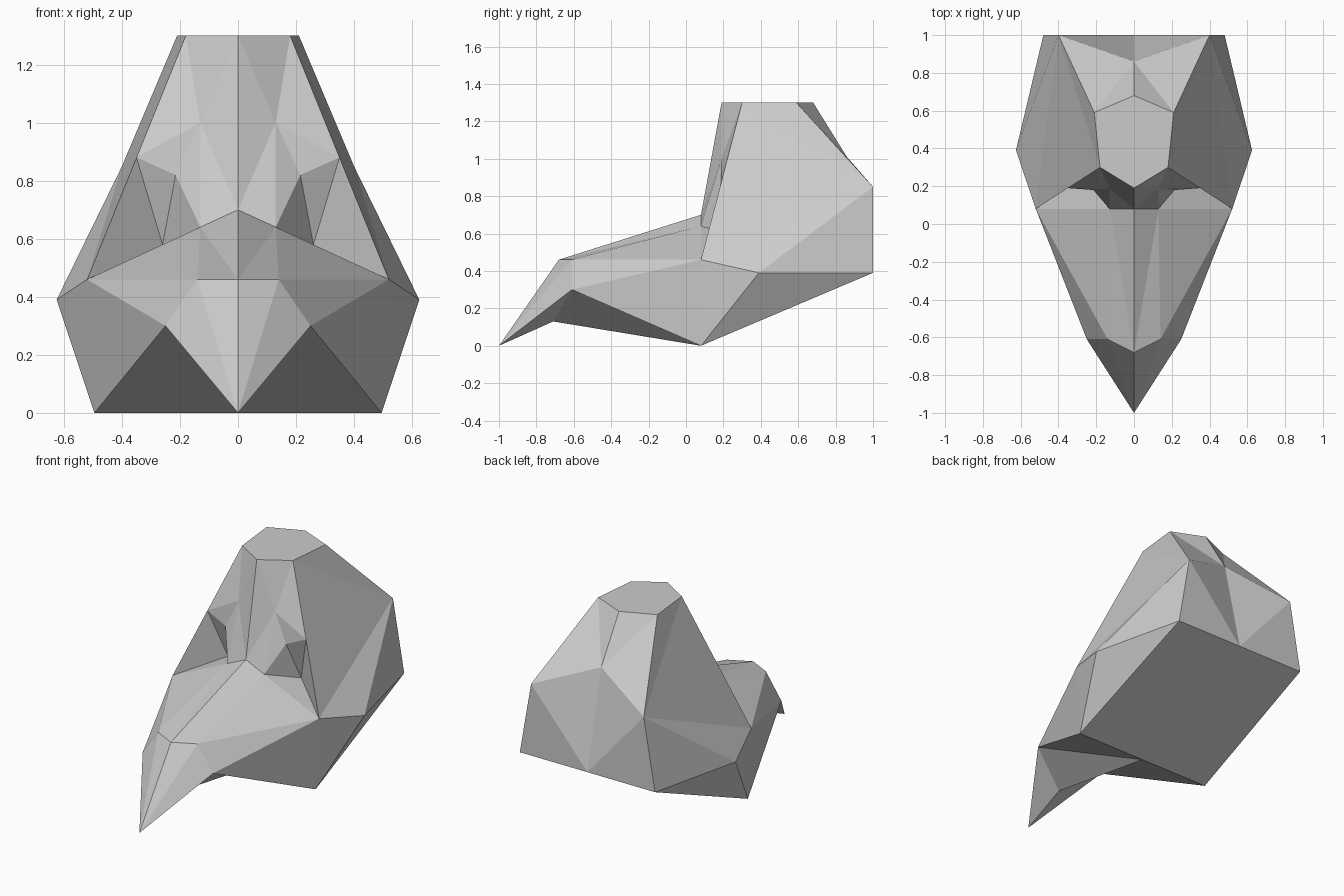
import bpy
import bmesh
from mathutils import Vector

cube = bpy.data.objects.get("Cube")
if cube:
    bpy.data.objects.remove(cube, do_unlink=True)

# Corner points of the left half of the bird head
points = {
    # beak
    "tip": (0, -1, 0), "hook": (0, -.71, .13), "ridge": (0, -.68, .46),
    "nostril": (.14, -.61, .46), "mouth": (.25, -.61, .30),
    # cheek and underside
    "cheek": (.52, .08, .46), "jaw": (.495, .08, 0), "throat": (0, .08, 0),
    "wide": (.625, .39, .39), "nape": (.48, 1, .39), "nape_mid": (0, 1, .39),
    # crown and back
    "back": (.40, 1, .85), "back_mid": (0, .86, 1.01),
    "crown_front": (.18, .30, 1.3), "crown_back": (.21, .59, 1.3),
    "crown_nose": (0, .19, 1.3), "crown_tail": (0, .68, 1.3),
    # forehead and eye socket
    "bridge": (0, .08, .70), "forehead": (.13, .19, 1.0),
    "brow": (.35, .19, .88), "brow_in": (.215, .18, .82),
    "eye_in": (.13, .08, .64), "eye_deep": (.26, .27, .58),
}

# Faces of each part, as runs of corner names
parts = {
    "beak": ["tip ridge nostril", "tip nostril mouth", "nostril cheek mouth",
             "ridge bridge eye_in", "ridge eye_in nostril",
             "nostril eye_in cheek", "tip mouth hook", "hook mouth throat"],
    "jaw": ["mouth cheek jaw", "mouth jaw throat", "cheek wide jaw",
            "wide nape jaw", "throat jaw nape nape_mid"],
    "side": ["wide back nape", "cheek back wide", "crown_front cheek back",
             "crown_front brow cheek", "crown_front back crown_back"],
    "rear": ["back nape nape_mid", "back nape_mid back_mid",
             "crown_back back back_mid", "crown_back back_mid crown_tail"],
    "crown": ["crown_nose crown_front crown_back crown_tail"],
    "forehead": ["crown_nose crown_front forehead",
                 "crown_nose forehead bridge", "crown_front brow forehead",
                 "forehead brow brow_in", "forehead brow_in eye_in",
                 "forehead eye_in bridge"],
    "eye_socket": ["brow brow_in eye_deep", "brow_in eye_in eye_deep",
                   "brow eye_deep cheek", "eye_in cheek eye_deep"],
}


def add_half(bm, side):
    verts = {name: bm.verts.new(Vector((x * side, y, z)))
             for name, (x, y, z) in points.items()}
    for faces in parts.values():
        for run in faces:
            bm.faces.new([verts[name] for name in run.split()])


# Both halves, welded down the middle
bm = bmesh.new()
for side in (1, -1):
    add_half(bm, side)
bmesh.ops.remove_doubles(bm, verts=bm.verts[:], dist=.0001)
bmesh.ops.recalc_face_normals(bm, faces=bm.faces[:])
mesh = bpy.data.meshes.new("bird_head")
bm.to_mesh(mesh)
bm.free()

# Plain grey finish
grey = bpy.data.materials.new("light_grey")
grey.use_nodes = True
colour = (.6, .6, .6, 1)
grey.diffuse_color = colour
for node in grey.node_tree.nodes:
    if node.type == "BSDF_PRINCIPLED":
        node.inputs["Base Color"].default_value = colour
mesh.materials.append(grey)

head = bpy.data.objects.new("bird_head", mesh)
bpy.context.scene.collection.objects.link(head)
